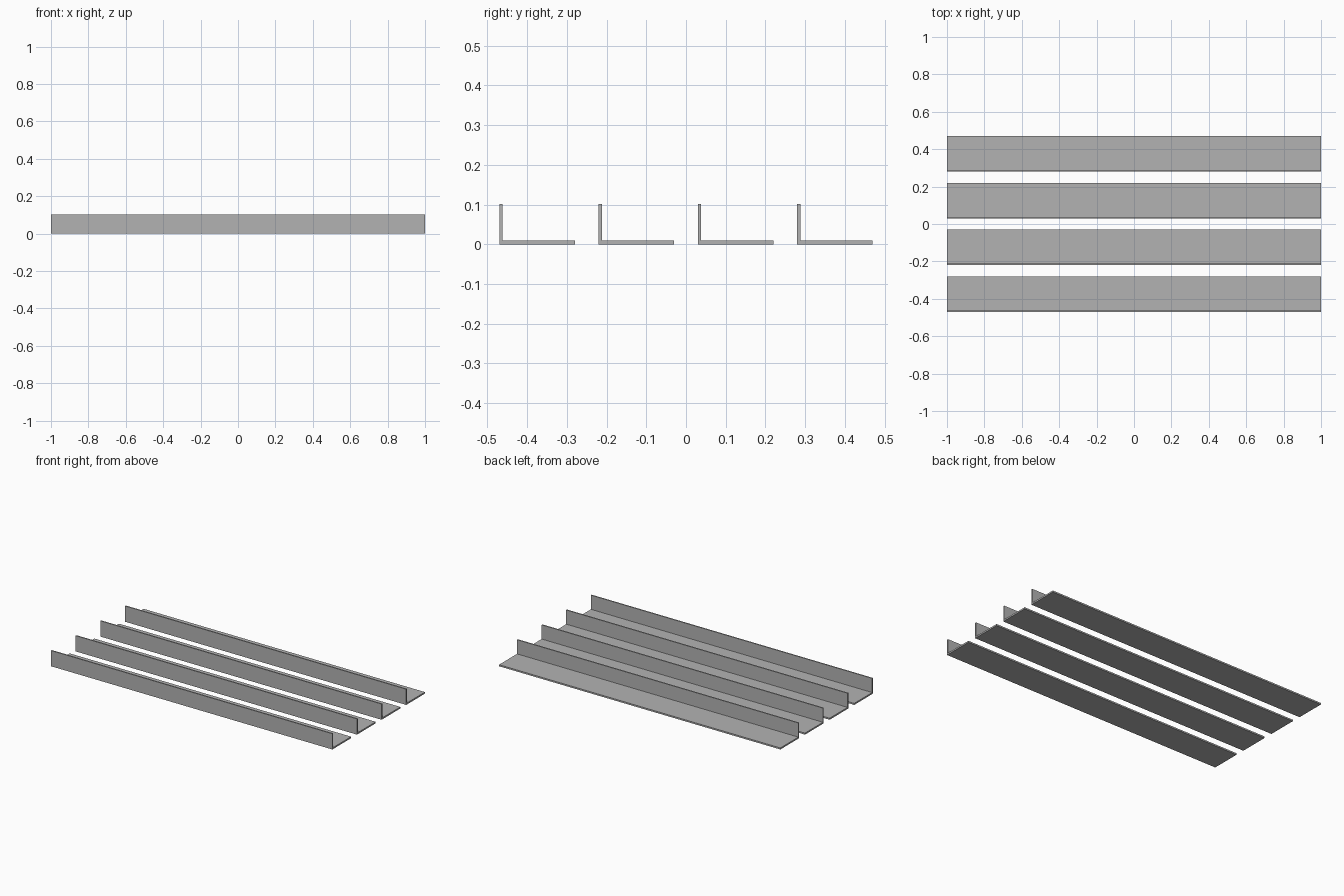
import bpy
import bmesh

if "Cube" in bpy.data.objects:
    bpy.data.objects.remove(bpy.data.objects["Cube"])

LENGTH, WIDTH, HEIGHT = 2.0, 0.19, 0.101
WALL, FLOOR = 0.008, 0.01
PITCH, COUNT = 0.25, 4

steel = bpy.data.materials.new("steel grey")
steel.diffuse_color = (0.45, 0.45, 0.45, 1)
steel.use_nodes = True
steel.node_tree.nodes["Principled BSDF"].inputs["Base Color"].default_value = steel.diffuse_color


def angle_bar(name, y):
    """L-shaped profile extruded along x, upright leg at the front edge."""
    profile = [(0, 0), (WIDTH, 0), (WIDTH, FLOOR),
               (WALL, FLOOR), (WALL, HEIGHT), (0, HEIGHT)]
    bm = bmesh.new()
    end = bm.faces.new([bm.verts.new((-LENGTH / 2, y + py, pz)) for py, pz in profile])
    ext = bmesh.ops.extrude_face_region(bm, geom=[end], use_keep_orig=True)
    verts = [g for g in ext["geom"] if isinstance(g, bmesh.types.BMVert)]
    bmesh.ops.translate(bm, verts=verts, vec=(LENGTH, 0, 0))
    bmesh.ops.recalc_face_normals(bm, faces=bm.faces)
    mesh = bpy.data.meshes.new(name)
    bm.to_mesh(mesh)
    bm.free()
    mesh.materials.append(steel)
    bpy.context.collection.objects.link(bpy.data.objects.new(name, mesh))


# Row of four parallel angle bars, centred on y = 0
start = -((COUNT - 1) * PITCH + WIDTH) / 2
for i in range(COUNT):
    angle_bar(f"angle_bar_{i + 1}", start + i * PITCH)
